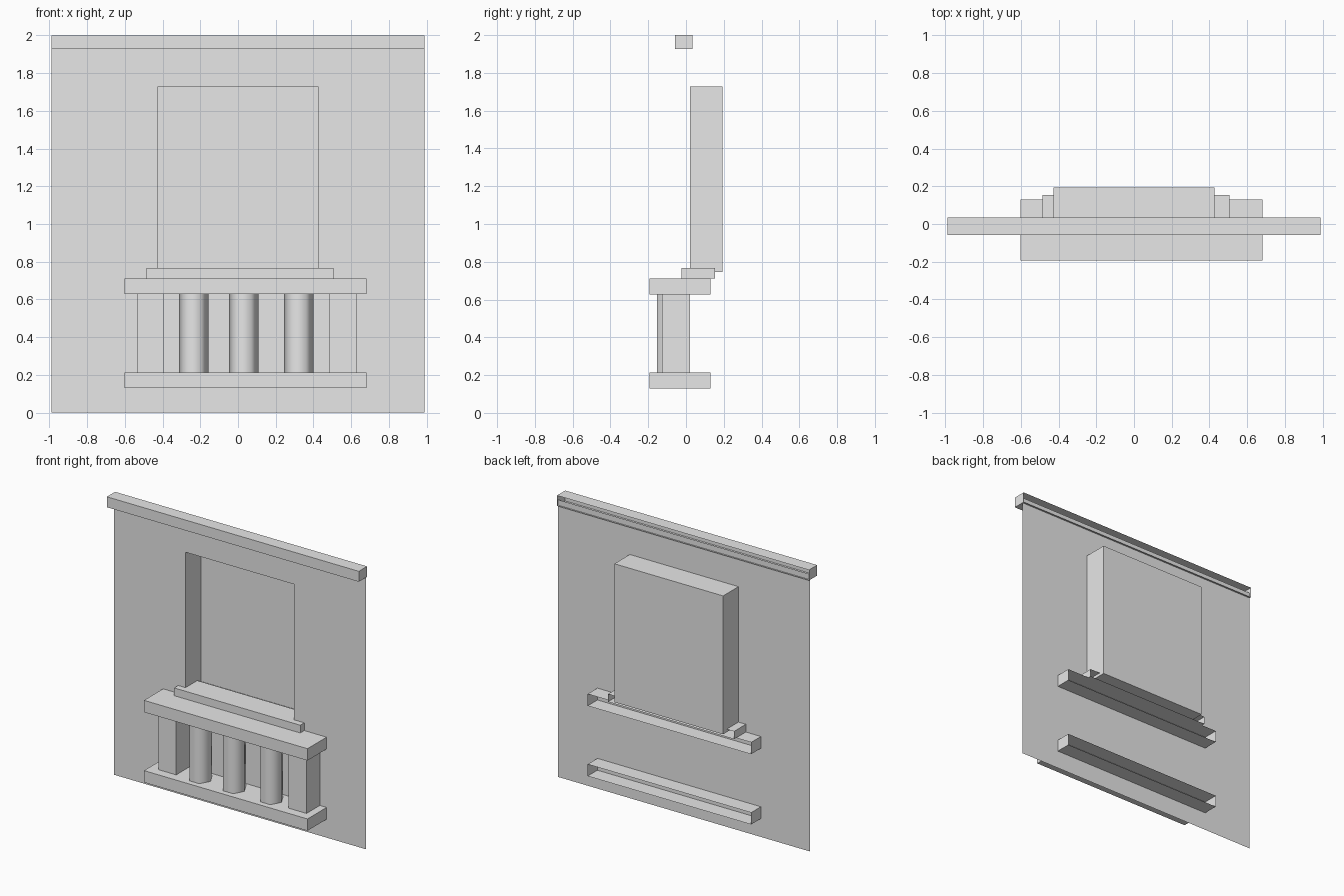
import bpy, bmesh
from mathutils import Matrix, Vector

if "Cube" in bpy.data.objects:
    bpy.data.objects.remove(bpy.data.objects["Cube"], do_unlink=True)

stone = bpy.data.materials.new("light_grey_stone")
stone.use_nodes = True
grey = (0.8, 0.8, 0.8, 1)
stone.diffuse_color = grey
stone.node_tree.nodes["Principled BSDF"].inputs["Base Color"].default_value = grey


def finish(name, bm):
    mesh = bpy.data.meshes.new(name)
    bm.to_mesh(mesh)
    bm.free()
    mesh.materials.append(stone)
    ob = bpy.data.objects.new(name, mesh)
    bpy.context.collection.objects.link(ob)
    return ob


def box(name, x, y, z, open_side=None):
    """Box from three (low, high) ranges; open_side is the y direction left without a face."""
    bm = bmesh.new()
    ranges = (x, y, z)
    size = [hi - lo for lo, hi in ranges]
    centre = Vector([(lo + hi) / 2 for lo, hi in ranges])
    bmesh.ops.create_cube(bm, size=1, matrix=Matrix.Translation(centre) @ Matrix.Diagonal((*size, 1)))
    if open_side:
        bm.normal_update()
        gone = [f for f in bm.faces if f.normal.y * open_side > 0.9]
        bmesh.ops.delete(bm, geom=gone, context='FACES')
    return finish(name, bm)


WALL_Y = 0.021
HALF = 0.988
HOLE_X = (-0.426, 0.426)
HOLE_Z = (0.746, 1.727)

# Thin wall sheet with a window opening in the middle cell
bm = bmesh.new()
xs = (-HALF, *HOLE_X, HALF)
zs = (0, *HOLE_Z, 1.965)
grid = [[bm.verts.new((x, WALL_Y, z)) for x in xs] for z in zs]
for r in range(3):
    for c in range(3):
        if (r, c) != (1, 1):
            bm.faces.new((grid[r][c], grid[r][c + 1], grid[r + 1][c + 1], grid[r + 1][c]))
finish("wall", bm)

# Recess behind the opening, open to the front
box("window_recess", HOLE_X, (WALL_Y, 0.193), HOLE_Z, open_side=-1)

# Mouldings, open at the back
box("cornice", (-HALF, HALF), (-0.058, 0.034), (1.926, 2.0), open_side=1)
box("window_sill", (-0.484, 0.505), (-0.024, 0.153), (0.712, 0.767), open_side=1)
RAIL_X, RAIL_Y = (-0.602, 0.68), (-0.193, 0.13)
LOW, HIGH = 0.214, 0.628
box("top_rail", RAIL_X, RAIL_Y, (HIGH, 0.712), open_side=1)
box("bottom_rail", RAIL_X, RAIL_Y, (0.13, LOW), open_side=1)

# Square end posts
for side, x in (("right", (-0.532, -0.395)), ("left", (0.484, 0.627))):
    box(side + "_post", x, (-0.128, WALL_Y), (LOW, HIGH))

# Six-sided balusters, smooth shaded
for i, x in enumerate((-0.235, 0.03, 0.321)):
    bm = bmesh.new()
    bmesh.ops.create_cone(bm, cap_ends=True, segments=6, radius1=0.078, radius2=0.078,
                          depth=HIGH - LOW,
                          matrix=Matrix.Translation((x, -0.082, (LOW + HIGH) / 2))
                          @ Matrix.Rotation(1.5708, 4, 'Z'))
    # Turn the corners to the sides and deepen slightly
    bm.normal_update()
    widest = max(v.co.x - x for v in bm.verts)
    deepest = max(abs(v.co.y + 0.082) for v in bm.verts)
    for v in bm.verts:
        v.co.x = x + (v.co.x - x) * 0.078 / widest
        v.co.y = -0.082 + (v.co.y + 0.082) * 0.071 / deepest
    for f in bm.faces:
        f.smooth = abs(f.normal.z) < 0.5
    finish("baluster_%d" % (i + 1), bm)
